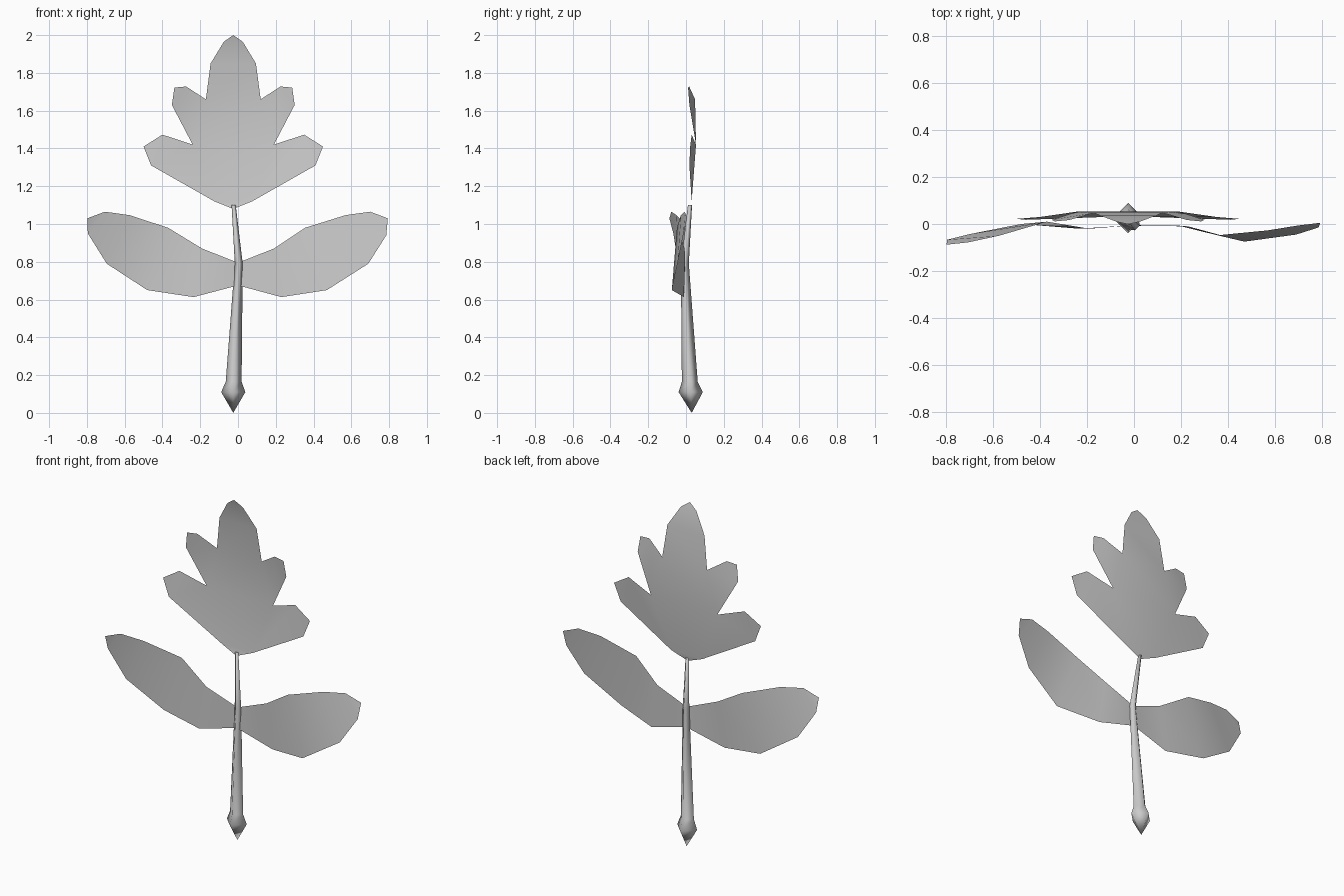
import bpy

CX = -0.025  # symmetry line of the top leaf


def make(name, verts, faces):
    mesh = bpy.data.meshes.new(name)
    mesh.from_pydata(verts, [], faces)
    mesh.validate()
    for p in mesh.polygons:
        p.use_smooth = True
    ob = bpy.data.objects.new(name, mesh)
    bpy.context.collection.objects.link(ob)
    return ob


# stem: four-sided tube with a pointed bulb at the bottom (x, y, z, radius)
rings = [(-0.025, 0.025, 0.11, 0.064), (-0.023, 0.02, 0.165, 0.042),
         (0.004, -0.006, 0.79, 0.021), (-0.023, 0.021, 1.10, 0.011)]
verts = []
for x, y, z, r in rings:
    verts += [(x + r, y, z), (x, y + r, z), (x - r, y, z), (x, y - r, z)]
verts.append((-0.025, 0.03, 0.0))
tip = len(verts) - 1
faces = [(4 * k + i, 4 * k + (i + 1) % 4, 4 * k + 4 + (i + 1) % 4, 4 * k + 4 + i)
         for k in range(3) for i in range(4)]
faces += [(tip, (i + 1) % 4, i) for i in range(4)]
faces.append((12, 13, 14, 15))
make("stem", verts, faces)


# side leaves: strip of lower/upper edge pairs ending in a tip
def side_leaf(name, lower, upper, end, flip):
    n = len(lower)
    f = [(i, i + 1, n + i + 1, n + i) for i in range(n - 1)]
    f.append((n - 1, 2 * n, 2 * n - 1))
    if flip:
        f = [q[::-1] for q in f]
    make(name, lower + upper + [end], f)


side_leaf("right_leaf",
          [(0.0, -0.008, 0.675), (0.23, -0.01, 0.613), (0.47, -0.075, 0.65),
           (0.69, -0.045, 0.79), (0.785, -0.015, 0.94)],
          [(0.0, -0.005, 0.795), (0.19, -0.007, 0.87), (0.355, -0.048, 0.98),
           (0.57, -0.027, 1.047), (0.70, -0.006, 1.065)],
          (0.793, 0.005, 1.03), False)
side_leaf("left_leaf",
          [(0.0, -0.005, 0.675), (-0.235, -0.02, 0.613), (-0.48, 0.0, 0.65),
           (-0.695, -0.042, 0.79), (-0.795, -0.067, 0.95)],
          [(0.0, -0.005, 0.795), (-0.19, -0.02, 0.87), (-0.37, 0.01, 0.98),
           (-0.575, -0.05, 1.047), (-0.705, -0.078, 1.065)],
          (-0.798, -0.088, 1.03), True)

# top leaf: lobed half outline (offset from centre line, y, z), mirrored
half = [(0.10, 0.03, 1.12), (0.435, 0.018, 1.31), (0.475, 0.022, 1.41),
        (0.375, 0.03, 1.473), (0.215, 0.053, 1.42), (0.325, 0.018, 1.63),
        (0.312, 0.011, 1.722), (0.25, 0.017, 1.728), (0.145, 0.048, 1.66),
        (0.12, 0.036, 1.85), (0.05, 0.01, 1.965)]
n = len(half)
verts = [(CX + x, y, z) for x, y, z in half] + [(CX - x, y, z) for x, y, z in half]
verts += [(CX, 0.02, 1.08), (CX, -0.001, 2.0)]
lobes = [(0, 1, 3, 4), (1, 2, 3), (4, 5, 7, 8), (5, 6, 7)]
faces = lobes + [tuple(i + n for i in reversed(f)) for f in lobes]
rows = [0, 4, 8, 9, 10]
faces += [(a + n, a, b, b + n) for a, b in zip(rows, rows[1:])]
faces += [(2 * n, 0, n), (10 + n, 10, 2 * n + 1)]
make("top_leaf", verts, faces)
